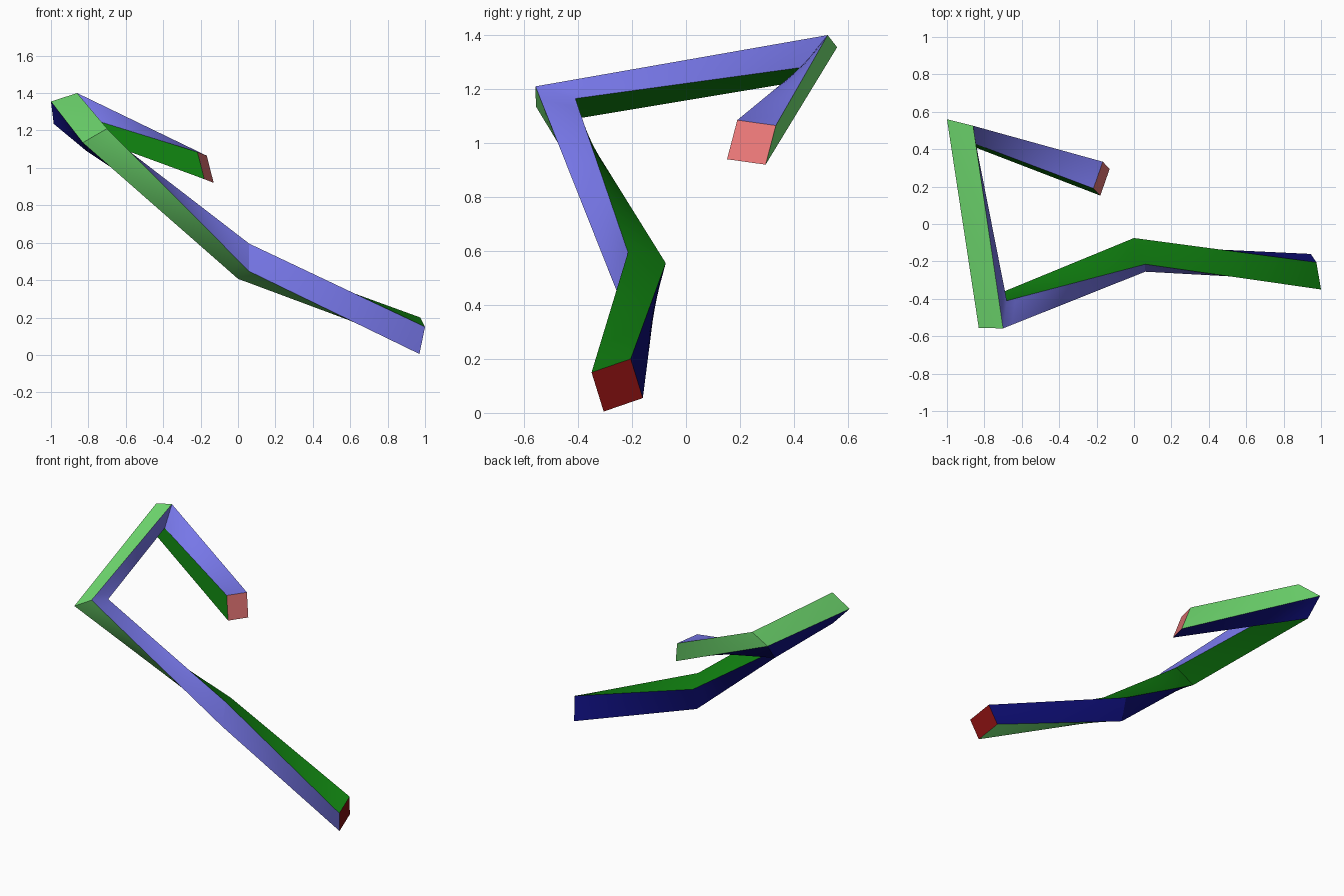
import bpy, bmesh, math
from mathutils import Vector

if "Cube" in bpy.data.objects:
    bpy.data.objects.remove(bpy.data.objects["Cube"])


def material(name, rgb):
    m = bpy.data.materials.new(name)
    m.diffuse_color = (*rgb, 1.0)
    m.use_nodes = True
    m.node_tree.nodes["Principled BSDF"].inputs["Base Color"].default_value = m.diffuse_color
    return m


mats = [
    material("dark green", (0.005, 0.21, 0.005)),
    material("navy", (0.005, 0.005, 0.21)),
    material("light green", (0.21, 0.92, 0.21)),
    material("periwinkle", (0.21, 0.21, 0.92)),
    material("dark red", (0.21, 0.005, 0.005)),
    material("pink", (0.92, 0.21, 0.21)),
]

# Each station: corner, vector across the first side, vector across the last side
# (every cross-section is a parallelogram spanned from its corner)
stations = [
    ((1.00, -0.35, 0.15), (-0.025, 0.145, 0.05), (-0.03, 0.045, -0.145)),
    ((0.06, -0.215, 0.595), (-0.06, 0.14, -0.04), (0.0, -0.04, -0.148)),
    ((-0.68, -0.41, 1.165), (-0.13, 0.002, -0.075), (-0.02, -0.148, 0.045)),
    ((-0.845, 0.427, 1.28), (-0.14, 0.035, -0.045), (-0.015, 0.098, 0.12)),
    ((-0.217, 0.19, 1.085), (0.037, -0.038, -0.145), (0.05, 0.143, -0.02)),
]


def corners(station):
    o, u, v = (Vector(c) for c in station)
    return [o, o + u, o + u + v, o + v]


LENGTH_CUTS, WIDTH_CUTS = 16, 6
bm = bmesh.new()


def patch(a0, a1, b0, b1, nu, nv, mat):
    """Ruled four-sided surface between edges a0-a1 and b0-b1."""
    grid = [[bm.verts.new(a0.lerp(a1, j / nv).lerp(b0.lerp(b1, j / nv), i / nu))
             for j in range(nv + 1)] for i in range(nu + 1)]
    for i in range(nu):
        for j in range(nv):
            f = bm.faces.new((grid[i][j], grid[i][j + 1],
                              grid[i + 1][j + 1], grid[i + 1][j]))
            f.material_index = mat


# Four coloured sides twisting along each straight run
rings = [corners(s) for s in stations]
for a, b in zip(rings, rings[1:]):
    for k in range(4):
        n = (k + 1) % 4
        patch(a[k], a[n], b[k], b[n], LENGTH_CUTS, WIDTH_CUTS, k)

# End caps
for ring, mat in ((rings[0], 4), (rings[-1], 5)):
    patch(ring[0], ring[1], ring[3], ring[2], WIDTH_CUTS, WIDTH_CUTS, mat)

bmesh.ops.remove_doubles(bm, verts=bm.verts, dist=0.0005)
bmesh.ops.recalc_face_normals(bm, faces=bm.faces)

mesh = bpy.data.meshes.new("twisted_bar")
bm.to_mesh(mesh)
bm.free()
for m in mats:
    mesh.materials.append(m)
bar = bpy.data.objects.new("twisted_bar", mesh)
bpy.context.collection.objects.link(bar)

bpy.context.view_layer.objects.active = bar
bar.select_set(True)
bpy.ops.object.shade_smooth_by_angle(angle=math.radians(20))
